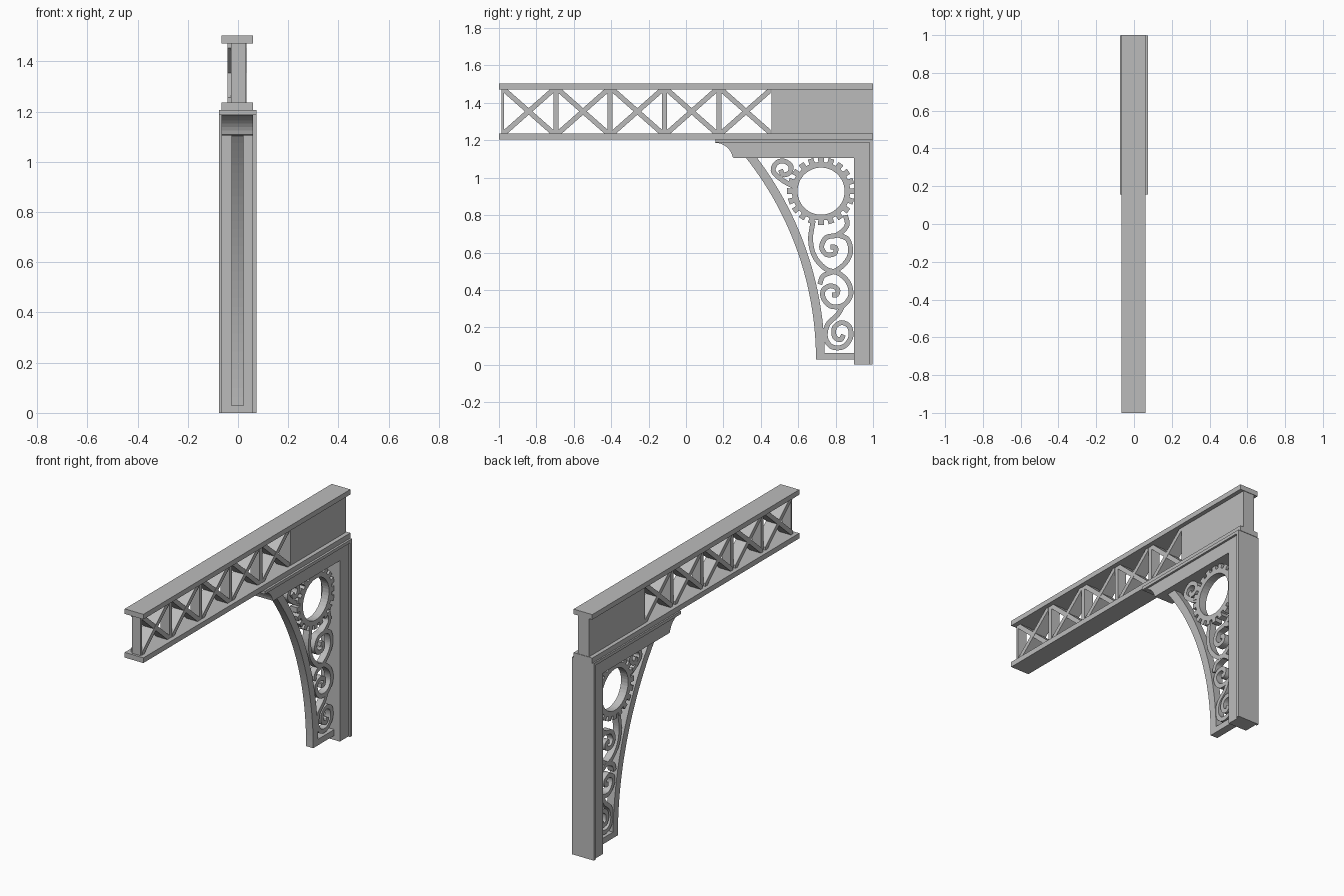
import bpy
import bmesh
import math
from mathutils import Vector

default = bpy.data.objects.get("Cube")
if default:
    bpy.data.objects.remove(default, do_unlink=True)

GREY = (0.5, 0.5, 0.5, 1)
mat = bpy.data.materials.new("plain_grey")
mat.use_nodes = True
mat.diffuse_color = GREY
mat.node_tree.nodes["Principled BSDF"].inputs["Base Color"].default_value = GREY

# x ranges of the layers, from widest to thinnest
PLATE = (-0.075, 0.073)
BODY = (-0.066, 0.06)
WEB = (-0.042, 0.034)
UPRIGHT = (-0.028, 0.032)
INFILL = (-0.026, 0.022)
SCROLL = (-0.023, 0.019)


def finish(name, bm):
    bmesh.ops.recalc_face_normals(bm, faces=bm.faces)
    mesh = bpy.data.meshes.new(name)
    bm.to_mesh(mesh)
    bm.free()
    mesh.materials.append(mat)
    obj = bpy.data.objects.new(name, mesh)
    bpy.context.collection.objects.link(obj)
    return obj


def prism(name, points, xs):
    """Extrude a closed (y, z) outline across an x range."""
    bm = bmesh.new()
    face = bm.faces.new([bm.verts.new((xs[0], y, z)) for y, z in points])
    new = bmesh.ops.extrude_face_region(bm, geom=[face])["geom"]
    verts = [g for g in new if isinstance(g, bmesh.types.BMVert)]
    bmesh.ops.translate(bm, verts=verts, vec=(xs[1] - xs[0], 0, 0))
    return finish(name, bm)


def box(name, ys, zs, xs):
    a, b = ys
    c, d = zs
    return prism(name, [(a, c), (b, c), (b, d), (a, d)], xs)


def band(name, side_a, side_b, xs, closed=False):
    """Solid strip between two matching (y, z) edge lines."""
    bm = bmesh.new()
    rings = [[bm.verts.new((x, p[0], p[1]))
              for x, p in ((xs[0], a), (xs[1], a), (xs[1], b), (xs[0], b))]
             for a, b in zip(side_a, side_b)]
    pairs = list(zip(rings, rings[1:]))
    if closed:
        pairs.append((rings[-1], rings[0]))
    else:
        bm.faces.new(rings[0])
        bm.faces.new(rings[-1])
    for r, s in pairs:
        for i in range(4):
            j = (i + 1) % 4
            bm.faces.new((r[i], r[j], s[j], s[i]))
    return finish(name, bm)


def arc(centre, radius, start, end, count):
    return [(centre[0] + radius * math.cos(t), centre[1] + radius * math.sin(t))
            for t in (start + (end - start) * i / count for i in range(count + 1))]


def smooth_path(points, steps=6):
    """Catmull-Rom curve through the points, given in hundredths."""
    p = [Vector(q) / 100 for q in points]
    p = [2 * p[0] - p[1]] + p + [2 * p[-1] - p[-2]]
    path = []
    for a, b, c, d in zip(p, p[1:], p[2:], p[3:]):
        for i in range(steps):
            t = i / steps
            path.append(b + 0.5 * t * (c - a + t * (
                2 * a - 5 * b + 4 * c - d + t * (3 * (b - c) + d - a))))
    return path + [p[-2]]


def ribbon(name, path, width, xs):
    left, right = [], []
    for i, p in enumerate(path):
        d = (path[min(i + 1, len(path) - 1)] - path[max(i - 1, 0)]).normalized()
        n = Vector((-d.y, d.x)) * width / 2
        left.append(p + n)
        right.append(p - n)
    return band(name, left, right, xs)


# Beam: two flanges, a solid end panel and five braced bays
LOW, HIGH = 1.237, 1.472
box("beam_top_flange", (-1, 1), (HIGH, 1.503), BODY)
box("beam_bottom_flange", (-1, 1), (1.205, LOW), BODY)
box("beam_solid_panel", (0.457, 0.997), (LOW, HIGH), WEB)

START, PITCH, BAY = -0.973, 0.2905, 0.264
for i in range(5):
    y0 = START + i * PITCH
    y1 = y0 + BAY
    back = y0 - (PITCH - BAY if i else 0.013)
    box(f"beam_upright_{i + 1}", (back, y0), (LOW, HIGH), UPRIGHT)
    c = 0.019
    brace = [(y0, LOW), (y0 + c, LOW), (y1, HIGH - c),
             (y1, HIGH), (y1 - c, HIGH), (y0, LOW + c)]
    prism(f"rising_brace_{i + 1}", brace, WEB)
    prism(f"falling_brace_{i + 1}", [(y0 + y1 - y, z) for y, z in brace],
          (WEB[0] + 0.001, WEB[1] - 0.001))

# Post and bracket head
box("post_back_plate", (0.98, 0.997), (0, 1.187), PLATE)
box("post_body", (0.898, 0.98), (0, 1.187), BODY)
box("bracket_cap_plate", (0.157, 0.997), (1.187, 1.206), PLATE)
cove = arc((0.155, 1.09), 0.097, math.pi / 2, 0.19, 8)
prism("bracket_head", cove + [(0.255, 1.106), (0.898, 1.106), (0.898, 1.187)], BODY)

# Curved brace and its foot
CENTRE, INNER, OUTER = (-1.048, 0.027), 1.743, 1.79
band("curved_brace", arc(CENTRE, INNER, 0, 0.666, 32),
     arc(CENTRE, OUTER, 0, 0.648, 32), INFILL)
box("foot_bar", (0.735, 0.9), (0.027, 0.064), INFILL)

# Toothed ring
TEETH, HUB = 20, (0.722, 0.928)
rim, bore = [], []
for i in range(TEETH):
    for offset, radius in ((-0.3, 0.156), (-0.28, 0.182), (0.28, 0.182), (0.3, 0.156)):
        t = (i + offset) * math.tau / TEETH
        direction = Vector((math.cos(t), math.sin(t)))
        rim.append(Vector(HUB) + direction * radius)
        bore.append(Vector(HUB) + direction * 0.126)
band("toothed_ring", rim, bore, INFILL, closed=True)

# Scrollwork centre lines
scrolls = {
    "middle_scroll": [(68, 77), (66.6, 67), (68.7, 58), (74.6, 51.3), (82, 48.7),
                      (87, 43.5), (88, 37), (84, 31.8), (77.5, 31.3), (73.5, 35.5),
                      (73.5, 40), (77.3, 42.2), (81, 40.5), (80.5, 37.5), (78, 37.4)],
    "upper_scroll": [(85.3, 80), (86, 74.3), (81, 69.5), (75, 68), (72.5, 63),
                     (75, 59), (79.4, 59.4), (80, 62.6), (77.3, 63)],
    "upper_loop": [(81, 69.5), (86.4, 67), (88, 60.4), (85.3, 54.5),
                   (80, 50.3), (73.5, 47.6), (71.5, 43)],
    "lower_scroll": [(84, 31.8), (81, 26.7), (75.7, 21.4), (74.6, 14.4), (78, 9.6),
                     (84, 9.6), (88, 14.4), (87.4, 20.3), (83.2, 22.5), (79.4, 20),
                     (79.4, 15), (82.6, 13.4), (84.2, 16)],
    "corner_scroll": [(59, 94.7), (52, 98.4), (46.8, 103.2), (48, 107.5), (52, 109),
                      (56, 106.4), (55.3, 102.7), (52, 101.6), (50.5, 104.3)],
}
for i, (name, points) in enumerate(scrolls.items()):
    inset = 0.0004 * i
    ribbon(name, smooth_path(points), 0.026, (SCROLL[0] + inset, SCROLL[1] - inset))
